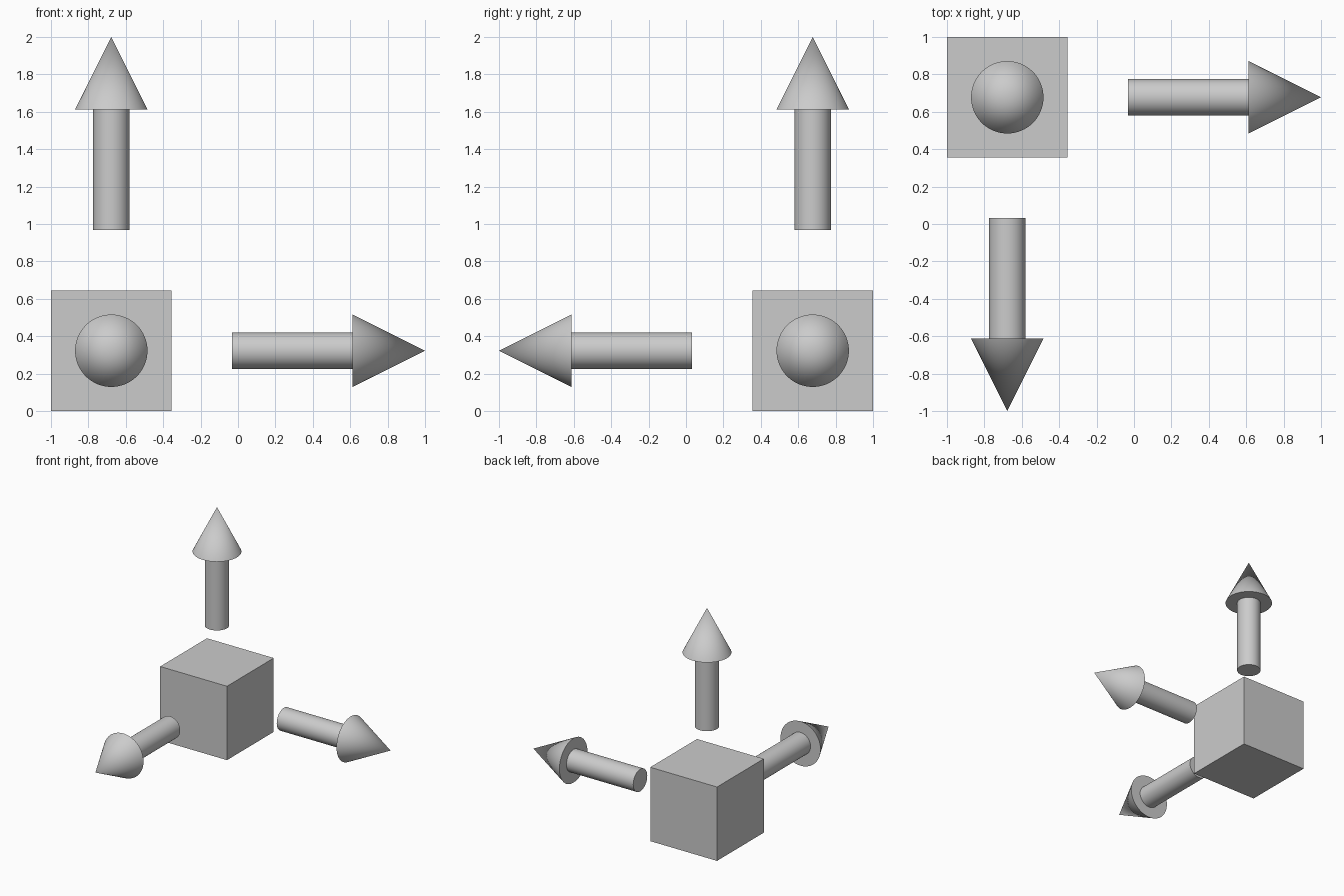
import bpy
from math import radians
from mathutils import Vector

if "Cube" in bpy.data.objects:
    bpy.data.objects.remove(bpy.data.objects["Cube"])

U = 2 / 3.1                                       # cube edge length
ORIGIN = Vector((-1 + U / 2, 1 - U / 2, U / 2))   # cube centre
SIDES = 64


def smooth(obj, name):
    obj.name = name
    bpy.ops.object.shade_smooth_by_angle(angle=radians(30))


def arrow(axis, direction):
    d = Vector(direction)
    rot = d.to_track_quat('Z', 'Y').to_euler()
    # Shaft, one cube length long
    bpy.ops.mesh.primitive_cylinder_add(
        vertices=SIDES, radius=0.15 * U, depth=U,
        location=ORIGIN + d * 1.5 * U, rotation=rot)
    smooth(bpy.context.object, axis + "_arrow_shaft")
    # Pointed head with a closed base
    bpy.ops.mesh.primitive_cone_add(
        vertices=SIDES, radius1=0.3 * U, radius2=0, depth=0.6 * U,
        location=ORIGIN + d * 2.3 * U, rotation=rot)
    smooth(bpy.context.object, axis + "_arrow_head")


# Cube at the origin of the axes
bpy.ops.mesh.primitive_cube_add(size=U, location=ORIGIN)
bpy.context.object.name = "origin_cube"

# Three arrows pointing away from the cube
arrow("right", (1, 0, 0))
arrow("front", (0, -1, 0))
arrow("up", (0, 0, 1))
